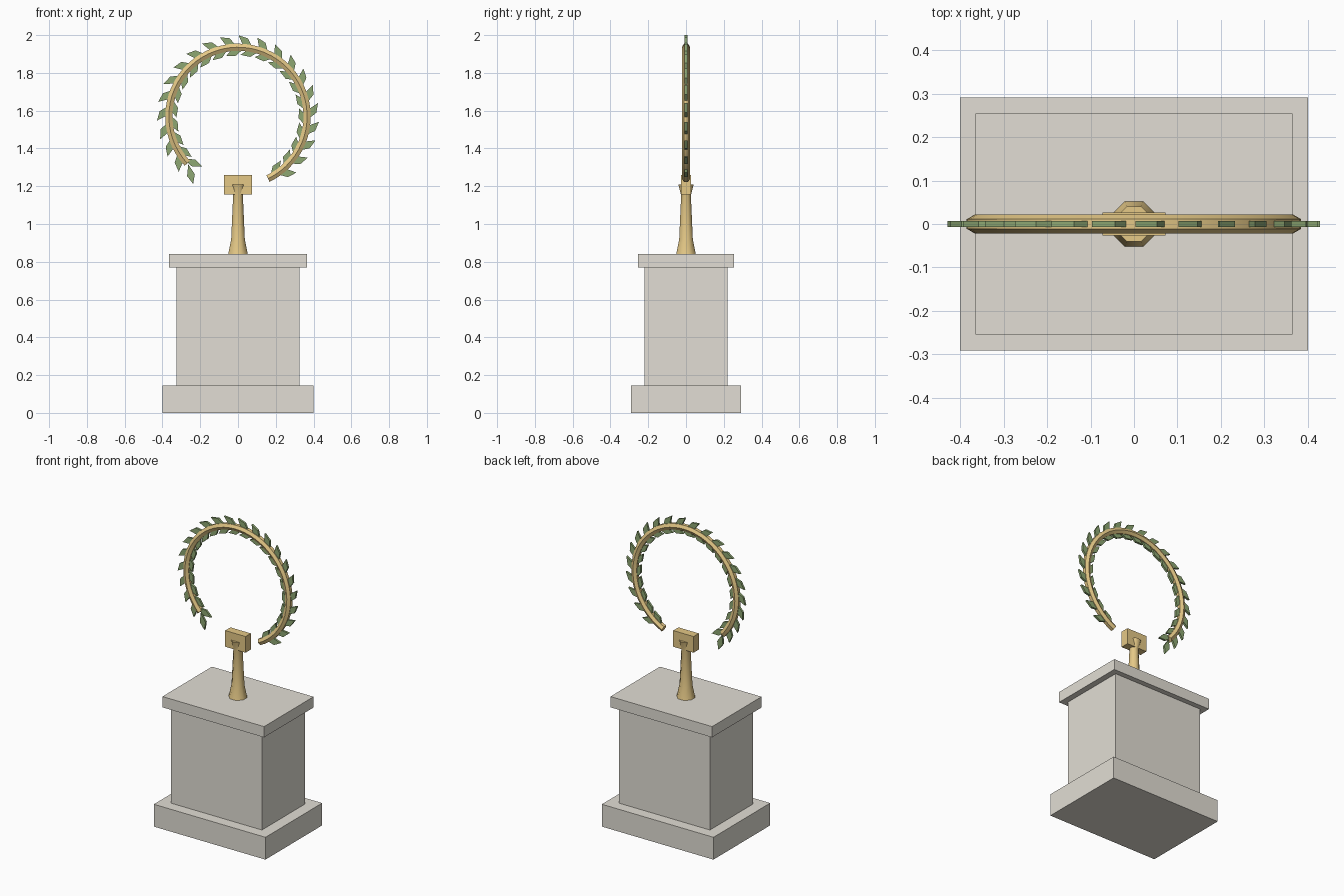
import bpy, bmesh, math
from mathutils import Vector

if "Cube" in bpy.data.objects:
    bpy.data.objects.remove(bpy.data.objects["Cube"])


def material(name, rgb):
    m = bpy.data.materials.new(name)
    m.diffuse_color = (*rgb, 1)
    m.use_nodes = True
    m.node_tree.nodes["Principled BSDF"].inputs["Base Color"].default_value = m.diffuse_color
    return m


STONE = material("pale grey stone", (0.76, 0.73, 0.66))
GOLD = material("old gold", (0.78, 0.58, 0.24))
GREEN = material("laurel green", (0.27, 0.39, 0.17))


def make(name, bm, mat, smooth=None):
    bmesh.ops.recalc_face_normals(bm, faces=bm.faces[:])
    mesh = bpy.data.meshes.new(name)
    bm.to_mesh(mesh)
    bm.free()
    mesh.materials.append(mat)
    ob = bpy.data.objects.new(name, mesh)
    bpy.context.collection.objects.link(ob)
    if smooth:
        bpy.ops.object.select_all(action='DESELECT')
        ob.select_set(True)
        bpy.context.view_layer.objects.active = ob
        bpy.ops.object.shade_smooth_by_angle(angle=math.radians(smooth))
    return ob


def box(name, hx, hy, z0, z1, mat):
    bm = bmesh.new()
    bmesh.ops.create_cube(bm, size=1)
    for v in bm.verts:
        v.co = (v.co.x * 2 * hx, v.co.y * 2 * hy, (z0 + z1) / 2 + v.co.z * (z1 - z0))
    return make(name, bm, mat)


def loft(bm, rings):
    """Skin closed rings of points and cap both ends."""
    vs = [[bm.verts.new(p) for p in r] for r in rings]
    n = len(vs[0])
    for a, b in zip(vs, vs[1:]):
        for i in range(n):
            bm.faces.new((a[i], a[(i + 1) % n], b[(i + 1) % n], b[i]))
    bm.faces.new(vs[0])
    bm.faces.new(vs[-1])


# stone pedestal
box("pedestal_base", 0.401, 0.291, 0, 0.145, STONE)
box("pedestal_body", 0.326, 0.22, 0.145, 0.77, STONE)
box("pedestal_cap", 0.365, 0.254, 0.77, 0.84, STONE)

# eight-sided flared stem and mounting block
bm = bmesh.new()
loft(bm, [[(r * math.cos(math.pi * (i + .5) / 4), r * math.sin(math.pi * (i + .5) / 4), z)
           for i in range(8)]
          for z, r in ((0.84, 0.056), (0.92, 0.039), (1.15, 0.028), (1.21, 0.044))])
make("stem", bm, GOLD, 50)
box("mounting_block", 0.073, 0.027, 1.155, 1.26, GOLD)

# open six-sided ring branch
CZ, R, TUBE = 1.57, 0.366, 0.022
START, END, STEPS = math.radians(-64.3), math.radians(222.8), 48


def polar(r, a, y=0):
    return Vector((r * math.cos(a), y, CZ + r * math.sin(a)))


bm = bmesh.new()
loft(bm, [[polar(R + TUBE * math.sin(k * math.pi / 3), START + (END - START) * s / STEPS,
                 TUBE * math.cos(k * math.pi / 3)) for k in range(6)]
          for s in range(STEPS + 1)])
make("ring_branch", bm, GOLD, 30)

# flat diamond leaves, staggered outside and inside the branch
LENGTH, HALF_W, HALF_T = 0.107, 0.021, 0.007


def leaves(name, first, side):
    bm = bmesh.new()
    for i in range(22):
        a = math.radians(first - 13.35 * i)
        base = polar(R, a)
        d = a + math.pi / 2 - side * math.radians(30)
        along = Vector((math.cos(d), 0, math.sin(d)))
        across = Vector((-along.z, 0, along.x))
        outline = [base + along * LENGTH * u + across * HALF_W * w
                   for u, w in ((0, 0), (0.55, 1), (1, 0), (0.55, -1))]
        loft(bm, [[p + Vector((0, y, 0)) for p in outline] for y in (-HALF_T, HALF_T)])
    make(name, bm, GREEN)


leaves("outer_leaves", 224, 1)
leaves("inner_leaves", 218, -1)
